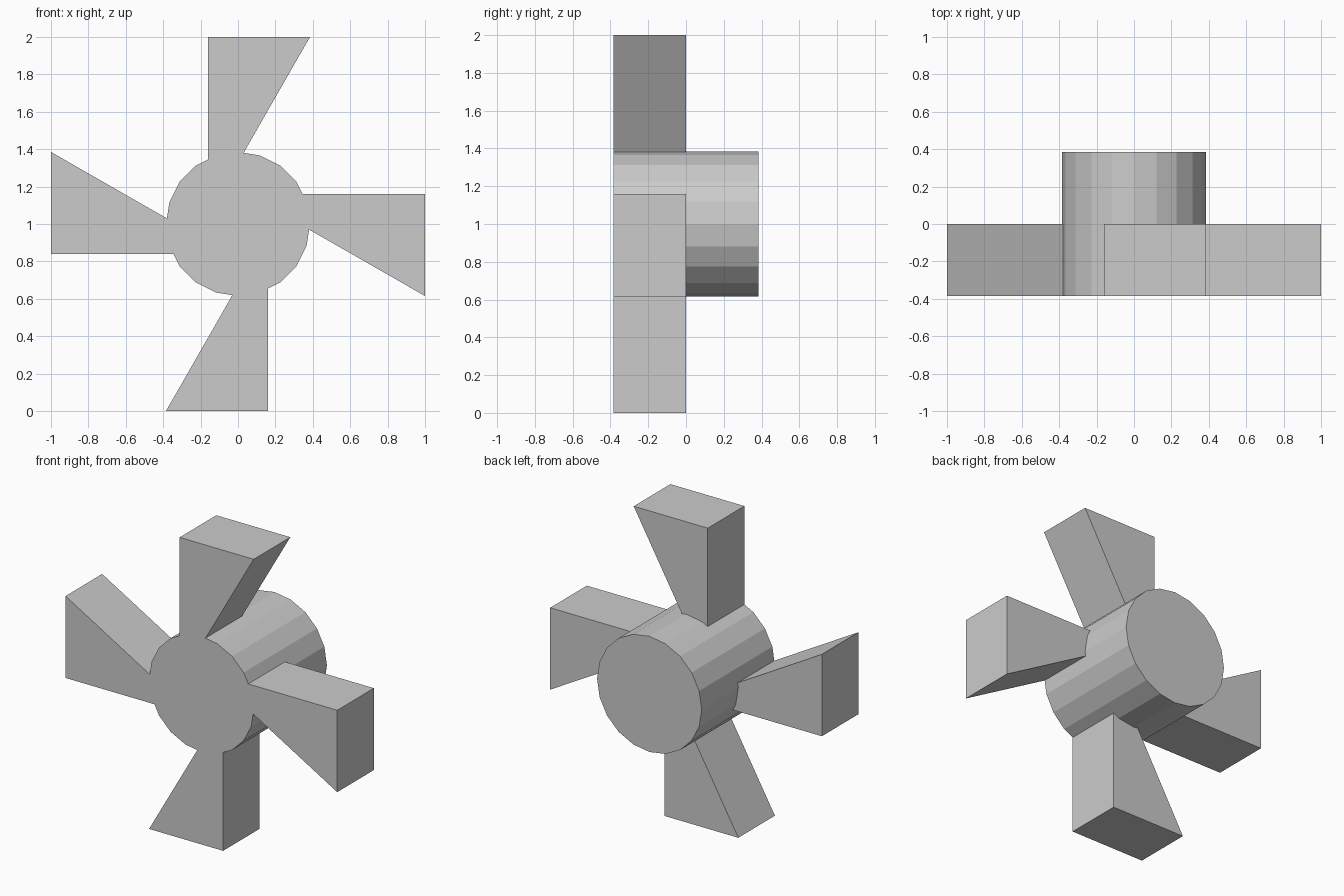
import bpy, bmesh
from math import sin, cos, pi

if "Cube" in bpy.data.objects:
    bpy.data.objects.remove(bpy.data.objects["Cube"])

R = 0.385          # hub radius and half depth
SIDES = 20
CENTRE = (0, 0, 1)


def hub_point(i):
    """Hub corner (x, z) i steps clockwise from the top."""
    a = 2 * pi * i / SIDES
    return R * sin(a), R * cos(a)


def on_edge(a, b, x):
    """Point at x on the hub edge between corners a and b."""
    t = (x - a[0]) / (b[0] - a[0])
    return x, a[1] + t * (b[1] - a[1])


def prism(name, outline, y0, y1):
    """Extrude an (x, z) outline along y."""
    bm = bmesh.new()
    face = bm.faces.new([bm.verts.new((x, y0, z)) for x, z in outline])
    ext = bmesh.ops.extrude_face_region(bm, geom=[face], use_keep_orig=True)
    verts = [g for g in ext["geom"] if isinstance(g, bmesh.types.BMVert)]
    bmesh.ops.translate(bm, verts=verts, vec=(0, y1 - y0, 0))
    bmesh.ops.recalc_face_normals(bm, faces=bm.faces)
    mesh = bpy.data.meshes.new(name)
    bm.to_mesh(mesh)
    bm.free()
    return mesh


def place(name, mesh, turn=0):
    ob = bpy.data.objects.new(name, mesh)
    ob.location = CENTRE
    ob.rotation_euler.y = turn
    bpy.context.collection.objects.link(ob)


# Hub: 20-sided cylinder along y
place("hub", prism("hub", [hub_point(i) for i in range(SIDES)], -R, R))

# Blade: flared wedge whose root follows the hub corners
top = hub_point(0)
blade = prism("blade", [
    on_edge(hub_point(-2), hub_point(-1), -0.16),
    hub_point(-1),
    top,
    on_edge(top, hub_point(1), 0.03),
    (R, 1),
    (-0.16, 1),
], -R, 0)

# Four blades, a quarter turn apart
for i, side in enumerate(("top", "right", "bottom", "left")):
    place(f"blade_{side}", blade, i * pi / 2)
